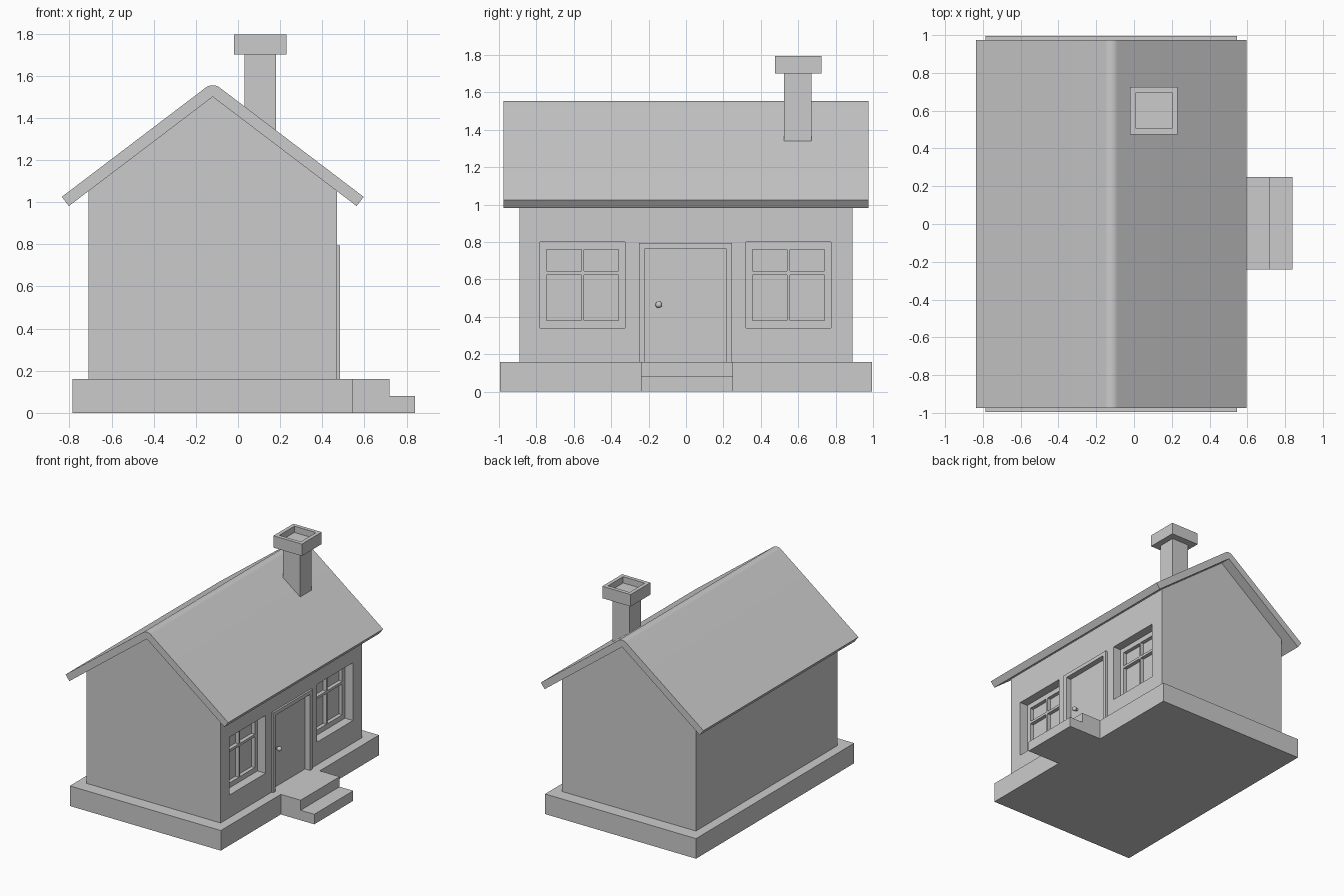
import bpy, bmesh, math

if "Cube" in bpy.data.objects:
    bpy.data.objects.remove(bpy.data.objects["Cube"])

mat = bpy.data.materials.new("plain grey")
mat.diffuse_color = (0.6, 0.6, 0.6, 1)
mat.use_nodes = True
mat.node_tree.nodes["Principled BSDF"].inputs["Base Color"].default_value = mat.diffuse_color


def finish(name, bm):
    bmesh.ops.recalc_face_normals(bm, faces=bm.faces)
    me = bpy.data.meshes.new(name)
    bm.to_mesh(me)
    bm.free()
    me.materials.append(mat)
    ob = bpy.data.objects.new(name, me)
    bpy.context.collection.objects.link(ob)
    return ob


def prism(name, pts, axis, a, b):
    """Extrude a profile: axis 'y' takes (x, z) points, axis 'x' takes (y, z) points."""
    bm = bmesh.new()
    place = (lambda p, t: (p[0], t, p[1])) if axis == 'y' else (lambda p, t: (t, p[0], p[1]))
    lo = [bm.verts.new(place(p, a)) for p in pts]
    hi = [bm.verts.new(place(p, b)) for p in pts]
    n = len(pts)
    bm.faces.new(lo)
    bm.faces.new(hi[::-1])
    for i in range(n):
        bm.faces.new((lo[i], hi[i], hi[(i + 1) % n], lo[(i + 1) % n]))
    return finish(name, bm)


def box(name, x, y, z):
    return prism(name, [(x[0], z[0]), (x[1], z[0]), (x[1], z[1]), (x[0], z[1])], 'y', *y)


def cut(target, cutter):
    cutter.hide_render = True
    cutter.hide_set(True)
    cutter.display_type = 'WIRE'
    m = target.modifiers.new("cut", 'BOOLEAN')
    m.operation, m.solver, m.object = 'DIFFERENCE', 'EXACT', cutter


# Foundation and entrance steps
box("foundation", (-0.785, 0.545), (-0.995, 0.995), (0, 0.16))
prism("entrance_steps", [(0.545, 0), (0.84, 0), (0.84, 0.08), (0.72, 0.08), (0.72, 0.16), (0.545, 0.16)],
      'y', -0.24, 0.25)

# Walls with gables
RX, RZ, SLOPE = -0.12, 1.50, 0.759
eave = RZ - 0.59 * SLOPE
walls = prism("walls", [(-0.71, 0.16), (0.47, 0.16), (0.47, eave), (RX, RZ), (-0.71, eave)], 'y', -0.89, 0.89)

# Roof slab with rounded ridge
T, REACH = 0.055, 0.683
ang = math.atan(SLOPE)
nx, nz = math.sin(ang) * T, math.cos(ang) * T
ez = RZ - REACH * SLOPE
profile = [(RX - REACH, ez), (RX, RZ), (RX + REACH, ez), (RX + REACH + nx, ez + nz)]
for i in range(13):
    a = math.pi / 2 - ang + 2 * ang * i / 12
    profile.append((RX + T * math.cos(a), RZ + T * math.sin(a)))
profile.append((RX - REACH - nx, ez + nz))
roof = prism("roof", profile, 'y', -0.975, 0.975)

# Chimney with hollow cap
box("chimney_shaft", (0.03, 0.18), (0.525, 0.67), (1.3, 1.71))
cap = box("chimney_cap", (-0.02, 0.23), (0.475, 0.725), (1.70, 1.795))
cut(cap, box("cap_cutter", (0.01, 0.20), (0.505, 0.695), (1.745, 1.85)))

# Recessed windows: frame plate with four pane openings
PANES_Z = ((0.38, 0.625), (0.645, 0.76))
for side, c in (("left", -0.5525), ("right", 0.5475)):
    y0, y1 = c - 0.2275, c + 0.2275
    cut(walls, box(side + "_window_cutter", (0.37, 0.6), (y0, y1), (0.34, 0.80)))
    frame = box(side + "_window_frame", (0.365, 0.40), (y0, y1), (0.34, 0.80))
    for i, s in enumerate((-1, 1)):
        ya, yb = sorted((c + s * 0.0075, c + s * 0.1925))
        for j, z in enumerate(PANES_Z):
            cut(frame, box(f"{side}_pane_cutter_{i}{j}", (0.3, 0.6), (ya, yb), z))

# Recessed door, raised door frame and knob
cut(walls, box("door_cutter", (0.44, 0.6), (-0.22, 0.215), (0.1, 0.765)))
prism("door_frame", [(-0.25, 0.16), (-0.25, 0.795), (0.245, 0.795), (0.245, 0.16),
                     (0.215, 0.16), (0.215, 0.765), (-0.22, 0.765), (-0.22, 0.16)], 'x', 0.44, 0.485)
bm = bmesh.new()
bmesh.ops.create_uvsphere(bm, u_segments=16, v_segments=10, radius=0.018)
knob = finish("door_knob", bm)
knob.location = (0.467, -0.145, 0.465)
box("knob_stem", (0.435, 0.46), (-0.153, -0.137), (0.457, 0.473))

# Smooth only the rounded parts
for ob in (roof, knob):
    bpy.ops.object.select_all(action='DESELECT')
    ob.select_set(True)
    bpy.context.view_layer.objects.active = ob
    bpy.ops.object.shade_smooth_by_angle(angle=math.radians(30))
